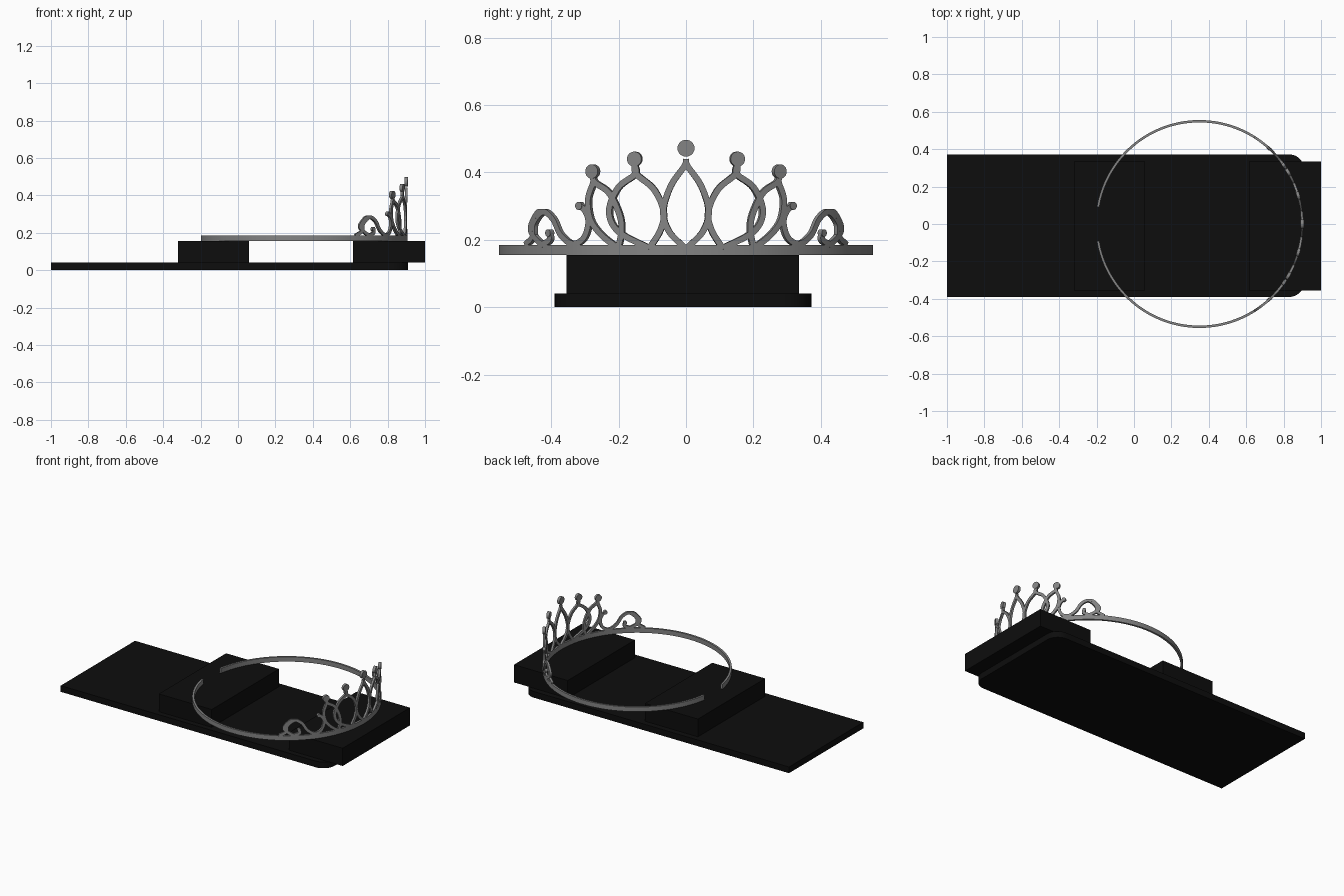
import bpy, bmesh, math
from mathutils import Vector

if "Cube" in bpy.data.objects:
    bpy.data.objects.remove(bpy.data.objects["Cube"])

CX, R_IN, R_OUT = 0.35, 0.543, 0.556   # band centre and radii


def material(name, c):
    m = bpy.data.materials.new(name)
    m.diffuse_color = (c, c, c, 1)
    m.use_nodes = True
    m.node_tree.nodes["Principled BSDF"].inputs["Base Color"].default_value = m.diffuse_color
    return m


black = material("black plastic", 0.004)
grey = material("grey metal", 0.23)


def finish(bm, name, mat, smooth=True):
    bmesh.ops.recalc_face_normals(bm, faces=bm.faces)
    me = bpy.data.meshes.new(name)
    bm.to_mesh(me)
    bm.free()
    ob = bpy.data.objects.new(name, me)
    bpy.context.collection.objects.link(ob)
    me.materials.append(mat)
    if smooth:
        bpy.ops.object.select_all(action='DESELECT')
        bpy.context.view_layer.objects.active = ob
        ob.select_set(True)
        bpy.ops.object.shade_smooth_by_angle(angle=math.radians(35))
    return ob


def prism(name, outline, z0, z1):
    bm = bmesh.new()
    f = bm.faces.new([bm.verts.new((x, y, z0)) for x, y in outline])
    ext = bmesh.ops.extrude_face_region(bm, geom=[f])
    for v in ext['geom']:
        if isinstance(v, bmesh.types.BMVert):
            v.co.z = z1
    finish(bm, name, black)


def wrap(arc, z, r):
    """Place a point of the unrolled pattern on the band cylinder."""
    a = arc / 0.55
    return (CX + r * math.cos(a), r * math.sin(a), z)


def unroll(y, z):
    return Vector((0.55 * math.asin(y / 0.55), z))


def spline(pts, n=7):
    p = [2 * pts[0] - pts[1]] + pts + [2 * pts[-1] - pts[-2]]
    out = []
    for i in range(1, len(p) - 2):
        a, b, c, d = p[i - 1:i + 3]
        for k in range(n):
            t = k / n
            out.append(0.5 * (2 * b + (c - a) * t + (2 * a - 5 * b + 4 * c - d) * t * t
                              + (3 * b - a - 3 * c + d) * t ** 3))
    return out + [pts[-1]]


def strip(bm, path, half=0.009):
    """Flat wire of rectangular section following a path on the cylinder."""
    rings = []
    for i, p in enumerate(path):
        t = (path[min(i + 1, len(path) - 1)] - path[max(i - 1, 0)]).normalized()
        n = Vector((-t.y, t.x)) * half
        rings.append([bm.verts.new(wrap(q.x, q.y, r)) for q, r in
                      ((p + n, R_IN), (p - n, R_IN), (p - n, R_OUT), (p + n, R_OUT))])
    for a, b in zip(rings, rings[1:]):
        for j in range(4):
            bm.faces.new((a[j], a[(j + 1) % 4], b[(j + 1) % 4], b[j]))
    bm.faces.new(rings[0])
    bm.faces.new(rings[-1][::-1])


def disc(bm, y, z, rad, n=24):
    c = unroll(y, z)
    loops = [[bm.verts.new(wrap(c.x + rad * math.cos(k * math.tau / n),
                                c.y + rad * math.sin(k * math.tau / n), r))
              for k in range(n)] for r in (R_IN - 0.002, R_OUT + 0.002)]
    for k in range(n):
        j = (k + 1) % n
        bm.faces.new((loops[0][k], loops[0][j], loops[1][j], loops[1][k]))
    bm.faces.new(loops[0])
    bm.faces.new(loops[1])


# base slab, rounded at the +x end
outline = [(-1, -0.39), ]
for cy, start in ((-0.31, -90), (0.292, 0)):
    outline += [(0.83 + 0.08 * math.cos(math.radians(start + k * 10)),
                 cy + 0.08 * math.sin(math.radians(start + k * 10))) for k in range(10)]
outline.append((-1, 0.372))
prism("base_slab", outline, 0, 0.04)

# two support blocks
for name, x0, x1 in (("middle_block", -0.32, 0.06), ("end_block", 0.615, 1.0)):
    prism(name, [(x0, -0.355), (x1, -0.355), (x1, 0.335), (x0, 0.335)], 0.04, 0.155)

# open head band
bm = bmesh.new()
end = math.radians(170.5) * 0.55
strip(bm, [Vector((-end + 2 * end * k / 128, 0.170)) for k in range(129)], 0.015)
finish(bm, "head_band", grey)

# wire paths as (y, z), mirrored to both sides
centre_half = [(0, .44), (.004, .42), (.045, .36), (.067, .285), (.05, .225), (.002, .175)]
second_inner = [(.152, .425), (.146, .395), (.095, .35), (.066, .285), (.075, .23), (.108, .175)]
second_outer = [(.152, .425), (.15, .395), (.2, .355), (.227, .285), (.2, .225), (.108, .175)]
third_inner = [(.276, .39), (.268, .37), (.228, .34), (.198, .28), (.19, .23), (.2, .175)]
third_outer = [(.276, .39), (.274, .37), (.289, .32), (.281, .26), (.25, .215), (.2, .175)]
scroll = [(.475, .185), (.452, .21), (.448, .25), (.422, .283), (.393, .262), (.37, .215),
          (.335, .188), (.302, .205), (.288, .25), (.297, .285), (.316, .303)]
scroll = [(.405, .222), (.403, .2), (.425, .186)], scroll
paths = [centre_half, second_inner, second_outer, third_inner, third_outer, *scroll]
# left-leaning loop closing the scroll
paths.append([(.425, .186), (.445, .205), (.46, .235), (.44, .278), (.422, .283)])

for side, s in (("left", 1), ("right", -1)):
    bm = bmesh.new()
    for p in paths:
        strip(bm, spline([unroll(s * y, z) for y, z in p]))
    finish(bm, side + "_filigree", grey)
    bm = bmesh.new()
    for y, z, r in ((.152, .44, .022), (.277, .403, .021), (.315, .301, .012), (.405, .22, .011)):
        disc(bm, s * y, z, r)
    finish(bm, side + "_finials", grey)

# centre finial
bm = bmesh.new()
disc(bm, 0, 0.472, 0.025)
finish(bm, "centre_finial", grey)
